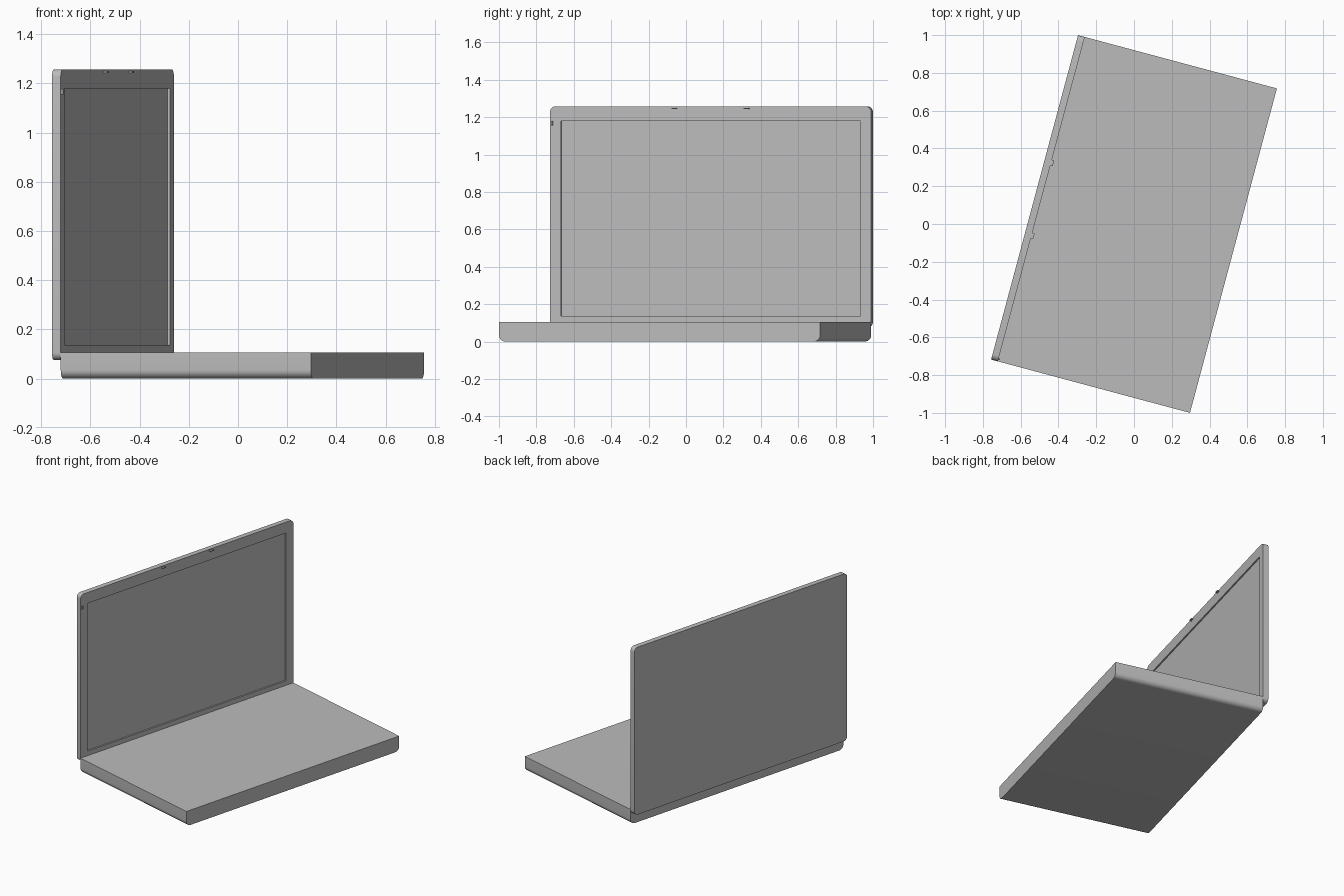
import bpy, bmesh, math
from mathutils import Matrix

cube = bpy.data.objects.get("Cube")
if cube:
    bpy.data.objects.remove(cube)

TURN = Matrix.Rotation(math.radians(-15), 4, 'Z')  # whole laptop is turned about z
HALF_W = 0.889      # half width along the hinge
BACK, HINGE, FRONT = -0.545, -0.508, 0.545

grey = bpy.data.materials.new("plain grey")
grey.use_nodes = True
GREY = (0.5, 0.5, 0.5, 1)
grey.diffuse_color = GREY
grey.node_tree.nodes["Principled BSDF"].inputs["Base Color"].default_value = GREY


def slab(name, x, y, z, r_bottom=0, r_top=0, steps=8):
    """Extrude a y-z rectangle with rounded corners along x."""
    corners = [(y[0], z[0], r_bottom, 180), (y[1], z[0], r_bottom, 270),
               (y[1], z[1], r_top, 0), (y[0], z[1], r_top, 90)]
    profile = []
    for cy, cz, r, start in corners:
        if r == 0:
            profile.append((cy, cz))
            continue
        oy = cy + r if cy == y[0] else cy - r
        oz = cz + r if cz == z[0] else cz - r
        for i in range(steps + 1):
            a = math.radians(start + 90 * i / steps)
            profile.append((oy + r * math.cos(a), oz + r * math.sin(a)))
    bm = bmesh.new()
    face = bm.faces.new([bm.verts.new((x[0], py, pz)) for py, pz in profile])
    ext = bmesh.ops.extrude_face_region(bm, geom=[face])
    bmesh.ops.translate(bm, vec=(x[1] - x[0], 0, 0),
                        verts=[v for v in ext["geom"] if isinstance(v, bmesh.types.BMVert)])
    bmesh.ops.recalc_face_normals(bm, faces=bm.faces)
    bmesh.ops.transform(bm, matrix=TURN, verts=bm.verts)
    mesh = bpy.data.meshes.new(name)
    bm.to_mesh(mesh)
    bm.free()
    mesh.materials.append(grey)
    obj = bpy.data.objects.new(name, mesh)
    bpy.context.collection.objects.link(obj)
    return obj


def activate(obj):
    bpy.ops.object.select_all(action='DESELECT')
    obj.select_set(True)
    bpy.context.view_layer.objects.active = obj


# Keyboard body with rounded lower side edges
base = slab("base", (HINGE, FRONT), (-HALF_W, HALF_W), (0, 0.105), r_bottom=0.035)

# Lid standing behind the body, with a shallow screen recess
lid = slab("lid", (BACK, HINGE), (-HALF_W, HALF_W), (0.075, 1.257), 0.03, 0.03)
cutter = slab("screen_cutter", (HINGE - 0.01, HINGE + 0.05), (-0.829, 0.829), (0.137, 1.18))
cutter.hide_render = True
recess = lid.modifiers.new("screen recess", 'BOOLEAN')
recess.operation = 'DIFFERENCE'
recess.solver = 'EXACT'
recess.object = cutter
activate(lid)
bpy.ops.object.modifier_apply(modifier=recess.name)
bpy.data.objects.remove(cutter)

# Two closing latches near the top edge of the lid
for side, cy in (("right", -0.2), ("left", 0.2)):
    slab(f"{side}_latch", (HINGE - 0.005, HINGE + 0.013),
         (cy - 0.014, cy + 0.014), (1.243, 1.25))

# Small button beside the screen
slab("lid_button", (HINGE - 0.005, HINGE + 0.008), (-0.881, -0.872), (1.155, 1.178))

for obj in (base, lid):
    activate(obj)
    bpy.ops.object.shade_smooth_by_angle(angle=math.radians(30))
